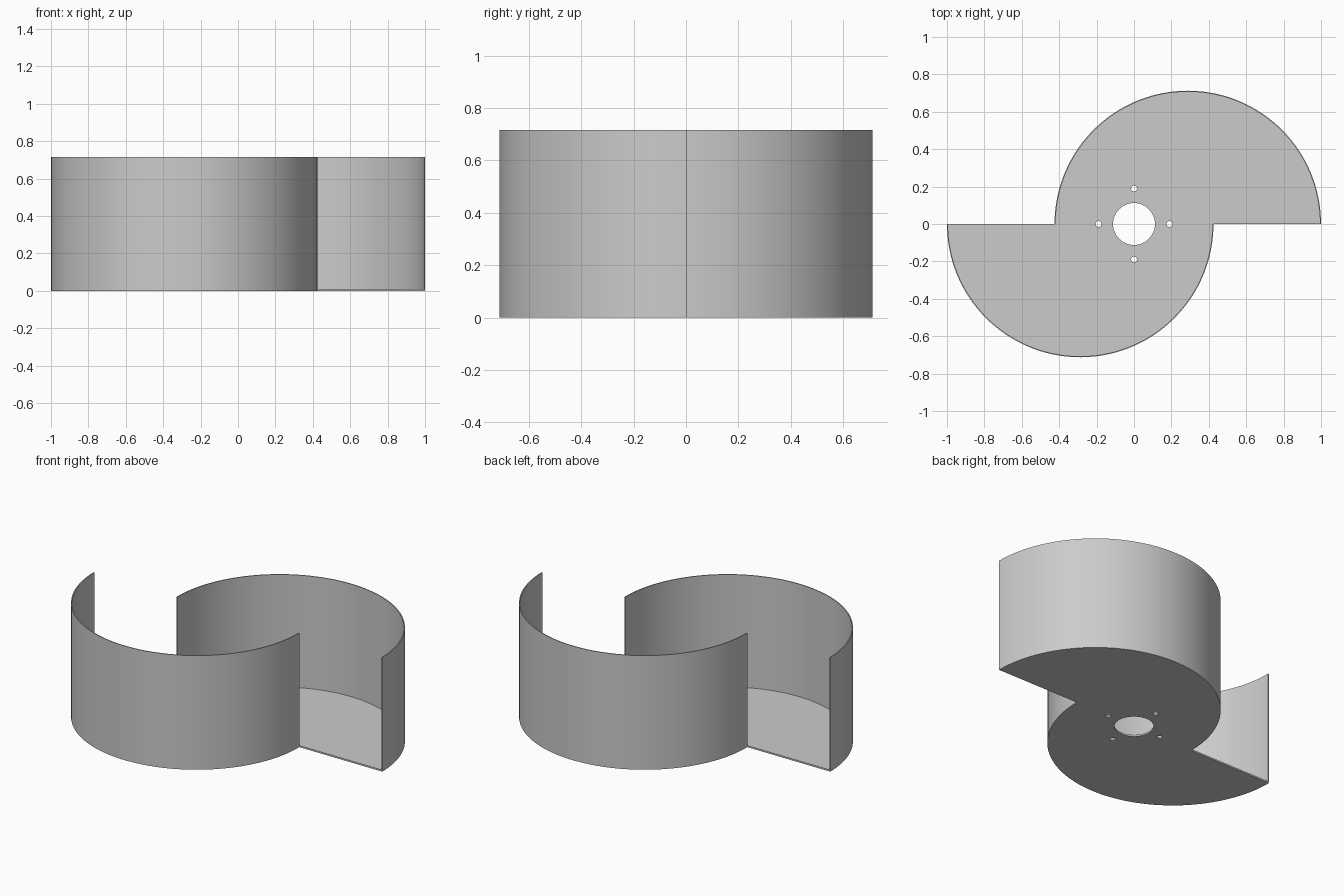
import bpy, bmesh
from math import cos, sin, pi

cube = bpy.data.objects.get("Cube")
if cube:
    bpy.data.objects.remove(cube)

CENTRE, RADIUS = 0.2875, 0.7125      # half-circle of each blade
HEIGHT, FLOOR, WALL = 0.715, 0.01, 0.006
STEPS = 64

grey = bpy.data.materials.new("plain grey")
grey.use_nodes = True
colour = (0.6, 0.6, 0.6, 1)
grey.diffuse_color = colour
grey.node_tree.nodes["Principled BSDF"].inputs["Base Color"].default_value = colour


def arc(cx, cy, r, start, sweep, steps):
    """Points along an arc, both ends included."""
    return [(cx + r * cos(start + sweep * i / steps),
             cy + r * sin(start + sweep * i / steps)) for i in range(steps + 1)]


def extruded(name, loops, z, depth):
    """Fill closed outlines (inner loops become holes) and raise them."""
    bm = bmesh.new()
    for loop in loops:
        verts = [bm.verts.new((x, y, z)) for x, y in loop]
        for a, b in zip(verts, verts[1:] + verts[:1]):
            bm.edges.new((a, b))
    bmesh.ops.triangle_fill(bm, use_beauty=True, edges=bm.edges[:])
    top = bmesh.ops.extrude_face_region(bm, geom=bm.faces[:], use_keep_orig=True)
    bmesh.ops.translate(bm, vec=(0, 0, depth),
                        verts=[g for g in top["geom"] if isinstance(g, bmesh.types.BMVert)])
    bmesh.ops.recalc_face_normals(bm, faces=bm.faces[:])
    bmesh.ops.dissolve_limit(bm, angle_limit=0.001, verts=[], edges=bm.edges[:])
    mesh = bpy.data.meshes.new(name)
    bm.to_mesh(mesh)
    bm.free()
    mesh.materials.append(grey)
    obj = bpy.data.objects.new(name, mesh)
    bpy.context.collection.objects.link(obj)
    bpy.ops.object.select_all(action="DESELECT")
    obj.select_set(True)
    bpy.context.view_layer.objects.active = obj
    bpy.ops.object.shade_smooth_by_angle(angle=pi / 6)
    return obj


# Base plate: two offset half discs with a shaft hole and four bolt holes
outline = (arc(CENTRE, 0, RADIUS, 0, pi, STEPS)
           + arc(-CENTRE, 0, RADIUS, pi, pi, STEPS))
shaft = arc(0, 0, 0.112, 0, 2 * pi, 48)[:-1]
bolts = [arc(0.19 * cos(k * pi / 2), 0.19 * sin(k * pi / 2), 0.016, 0, 2 * pi, 16)[:-1]
         for k in range(4)]
extruded("base_plate", [outline, shaft] + bolts, 0, FLOOR)

# Curved blades standing on the rim of the plate
for name, side, start in (("back_blade", 1, 0), ("front_blade", -1, pi)):
    profile = (arc(side * CENTRE, 0, RADIUS, start, pi, STEPS)
               + arc(side * CENTRE, 0, RADIUS - WALL, start, pi, STEPS)[::-1])
    extruded(name, [profile], FLOOR, HEIGHT - FLOOR)
